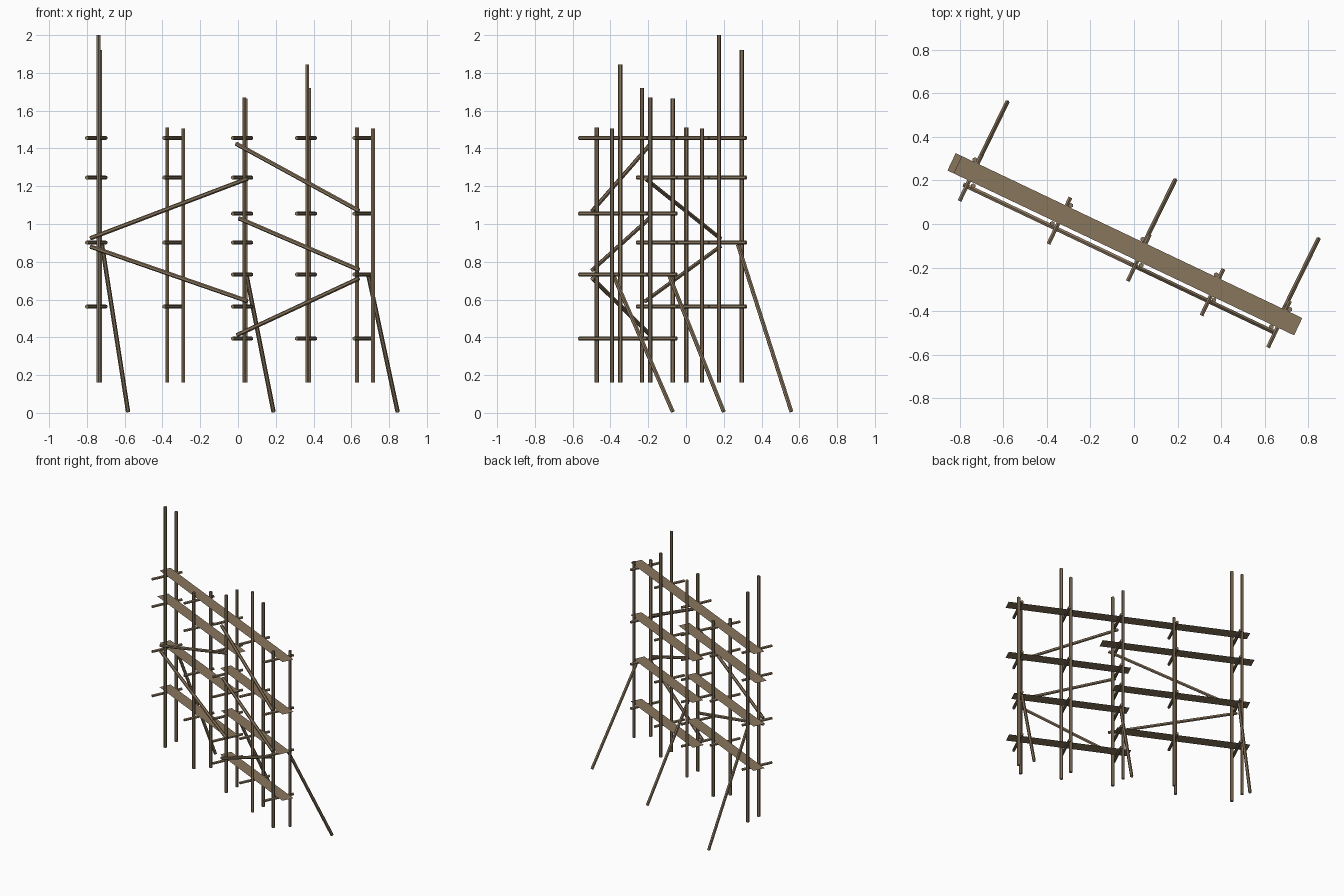
import bpy, bmesh, math
from mathutils import Vector

if "Cube" in bpy.data.objects:
    bpy.data.objects.remove(bpy.data.objects["Cube"])

wood = bpy.data.materials.new("weathered_wood")
wood.diffuse_color = (0.25, 0.18, 0.11, 1)
wood.use_nodes = True
wood.node_tree.nodes["Principled BSDF"].inputs["Base Color"].default_value = wood.diffuse_color

SLOPE = -0.4757                       # run of the scaffold in plan (y per x)
ACROSS = Vector((0.428, 0.904, 0))    # direction across the planks


def finish(bm, name):
    me = bpy.data.meshes.new(name)
    bm.to_mesh(me)
    bm.free()
    me.materials.append(wood)
    ob = bpy.data.objects.new(name, me)
    bpy.context.collection.objects.link(ob)
    return ob


def beam(name, a, b, r=0.0115, sides=6):
    """Low-poly round timber between two points."""
    a, b = Vector(a), Vector(b)
    d = b - a
    bm = bmesh.new()
    bmesh.ops.create_cone(bm, cap_ends=True, segments=sides,
                          radius1=r, radius2=r, depth=d.length)
    ob = finish(bm, name)
    ob.rotation_mode = 'QUATERNION'
    ob.rotation_quaternion = d.to_track_quat('Z', 'Y')
    ob.location = (a + b) / 2


# Upright poles: x, y, top height
for x, y, top in [(-0.738, 0.175, 2.0), (-0.73, 0.295, 1.92),
                  (-0.375, 0.002, 1.51), (-0.29, 0.085, 1.505),
                  (0.033, -0.19, 1.67), (0.04, -0.07, 1.665),
                  (0.367, -0.348, 1.845), (0.377, -0.233, 1.72),
                  (0.63, -0.472, 1.51), (0.715, -0.392, 1.505)]:
    beam("upright_pole", (x, y, 0.16), (x, y, top))

# Cross bars under each deck
bars = [(-0.75, 0.212), (-0.342, 0.015), (0.022, -0.155), (0.36, -0.313), (0.665, -0.46)]
# Decks: height, first bar, last bar, back edge start x and end x
decks = [(0.405, 2, 4, -0.02, 0.77), (0.574, 0, 2, -0.79, 0.07),
         (0.744, 2, 4, -0.01, 0.735), (0.913, 0, 2, -0.79, 0.08),
         (1.066, 2, 4, -0.02, 0.772), (1.257, 0, 2, -0.818, 0.164),
         (1.467, 0, 4, -0.79, 0.772)]
for z, i0, i1, x0, x1 in decks:
    for x, y in bars[i0:i1 + 1]:
        c = Vector((x, y, z - 0.0115))
        beam("cross_bar", c - ACROSS * 0.118, c + ACROSS * 0.118, 0.0105)
    # Plank is a paper-thin sheet
    bm = bmesh.new()
    back = [Vector((x, -0.064 + SLOPE * x, z)) for x in (x0, x1)]
    front = [p - ACROSS * 0.088 for p in back]
    bm.faces.new([bm.verts.new(p) for p in (front[0], front[1], back[1], back[0])])
    finish(bm, "deck_plank")

# Diagonal braces on the front side: x, z to x, z
for x0, z0, x1, z1 in [(-0.78, 0.925, 0.05, 1.24), (-0.78, 0.88, 0.05, 0.592),
                       (-0.01, 1.425, 0.64, 1.07), (0.005, 1.03, 0.64, 0.757),
                       (-0.005, 0.412, 0.64, 0.712)]:
    beam("diagonal_brace", (x0, -0.191 + SLOPE * x0, z0), (x1, -0.191 + SLOPE * x1, z1))

# Raking props reaching back to the ground
for a, b in [((-0.72, 0.275, 0.89), (-0.582, 0.558, 0.006)),
             ((0.045, -0.09, 0.73), (0.188, 0.2, 0.006)),
             ((0.69, -0.385, 0.73), (0.845, -0.07, 0.006))]:
    beam("raking_prop", a, b)
